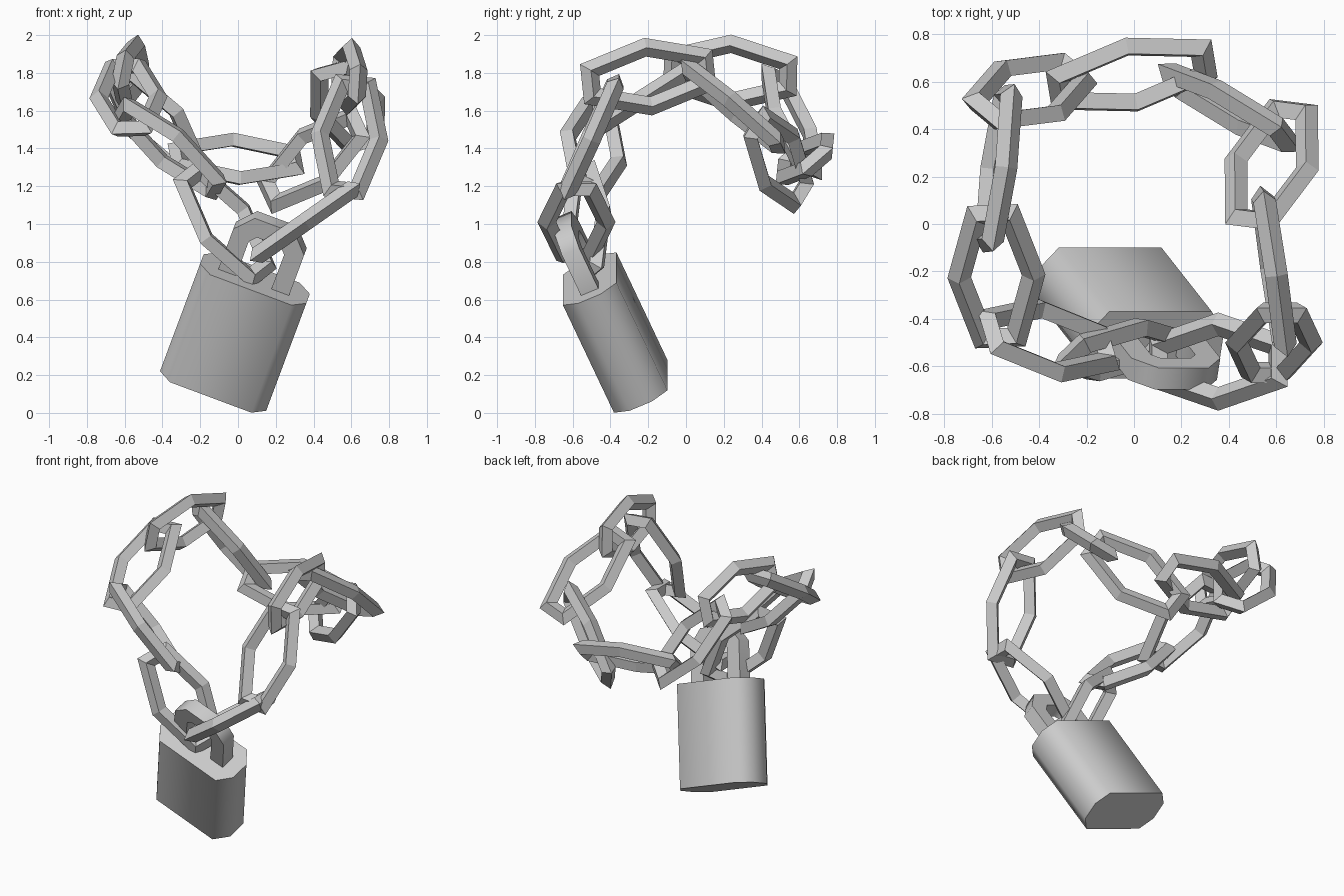
import bpy, bmesh
from mathutils import Vector, Matrix

if "Cube" in bpy.data.objects:
    bpy.data.objects.remove(bpy.data.objects["Cube"])


def frame(centre, x_dir, y_dir):
    """Matrix with local x along x_dir and local y close to y_dir."""
    x = Vector(x_dir).normalized()
    y = Vector(y_dir)
    y = (y - x * y.dot(x)).normalized()
    m = Matrix((x, y, x.cross(y))).transposed().to_4x4()
    m.translation = Vector(centre)
    return m


def make_object(name, bm, matrix):
    bmesh.ops.recalc_face_normals(bm, faces=bm.faces[:])
    me = bpy.data.meshes.new(name)
    bm.to_mesh(me)
    bm.free()
    me.transform(matrix)
    ob = bpy.data.objects.new(name, me)
    bpy.context.collection.objects.link(ob)
    return ob


def smooth(ob, angle):
    bpy.ops.object.select_all(action='DESELECT')
    ob.select_set(True)
    bpy.context.view_layer.objects.active = ob
    bpy.ops.object.shade_smooth_by_angle(angle=angle)


def sweep(name, path, section, matrix, closed):
    """Sweep a section (in-plane offset, height) along a flat path with mitred corners."""
    bm = bmesh.new()
    pts = [Vector(p) for p in path]
    n = len(pts)
    rings = []
    for i, p in enumerate(pts):
        a = (p - pts[i - 1]).normalized() if closed or i > 0 else None
        b = (pts[(i + 1) % n] - p).normalized() if closed or i < n - 1 else None
        a, b = a or b, b or a
        na, nb = Vector((a.y, -a.x)), Vector((b.y, -b.x))
        miter = (na + nb) / (1 + na.dot(nb))
        rings.append([bm.verts.new((*(p + miter * o), h)) for o, h in section])
    k = len(section)
    for i in range(n if closed else n - 1):
        r, s = rings[i], rings[(i + 1) % n]
        for j in range(k):
            bm.faces.new((r[j], r[(j + 1) % k], s[(j + 1) % k], s[j]))
    if not closed:
        bm.faces.new(rings[0])
        bm.faces.new(rings[-1])
    return make_object(name, bm, matrix)


# Chain links: centre, length direction, width direction
links = [
    ((0.355, -0.58, 1.01), (0.57, 0.0, 0.40), (0, 1, 0)),
    ((0.59, -0.50, 1.46), (0.06, 0.27, 0.60), (1, 0, -0.1)),
    ((0.59, -0.20, 1.78), (-0.09, 0.62, 0.07), (0.05, 0, 1)),
    ((0.58, 0.25, 1.62), (0.17, 0.48, -0.40), (1, -0.1, 0.25)),
    ((0.40, 0.49, 1.34), (0.45, -0.23, 0.35), (-0.3, 0.45, 0.85)),
    ((-0.01, 0.63, 1.345), (0.62, 0.12, -0.02), (0, 0.77, 0.64)),
    ((-0.44, 0.56, 1.54), (0.435, 0.20, -0.565), (-0.72, 0.6, -0.34)),
    ((-0.57, 0.235, 1.80), (0.08, 0.62, -0.03), (0.2, 0, 1)),
    ((-0.58, -0.22, 1.67), (0.03, -0.55, -0.35), (1, 0, 0)),
    ((-0.36, -0.49, 1.40), (0.48, -0.06, -0.40), (0.25, -0.8, 0.4)),
    ((-0.07, -0.53, 1.0), (0.34, 0.03, -0.47), (0.24, 0.22, 0.16)),
]
L = 0.308
hexagon = [(L, -0.07), (L, 0.07), (0, 0.157), (-L, 0.07), (-L, -0.07), (0, -0.157)]
R = 0.048
diamond = [(R, 0), (0, R), (-R, 0), (0, -R)]
for c, length, width in links:
    sweep("chain_link", hexagon, diamond, frame(c, length, width), True)

# Padlock frame: local x across, local y up the axis, origin at top of body
lock = frame((0.09, -0.51, 0.71), (0.937, 0, -0.35), (0.316, -0.406, 0.857))

# Padlock body: extruded octagon
outline = [(0.3, 0.065), (0.23, 0.155), (-0.23, 0.155), (-0.3, 0.065),
           (-0.3, -0.065), (-0.23, -0.155), (0.23, -0.155), (0.3, -0.065)]
bm = bmesh.new()
face = bm.faces.new([bm.verts.new((x, 0, z)) for x, z in outline])
ext = bmesh.ops.extrude_face_region(bm, geom=[face])
bmesh.ops.translate(bm, vec=(0, -0.665, 0),
                    verts=[g for g in ext["geom"] if isinstance(g, bmesh.types.BMVert)])
if len(bm.faces) == 9:
    bm.faces.new([v for v in face.verts])
smooth(make_object("padlock_body", bm, lock), 1.0)

# Shackle: flat bar bent over the body
arch = [(0.15, -0.05), (0.15, 0.23), (0.09, 0.3), (-0.09, 0.3), (-0.15, 0.23), (-0.15, -0.05)]
T = 0.05
bar = [(T, T), (-T, T), (-T, -T), (T, -T)]
smooth(sweep("padlock_shackle", arch, bar, lock, False), 1.0)
